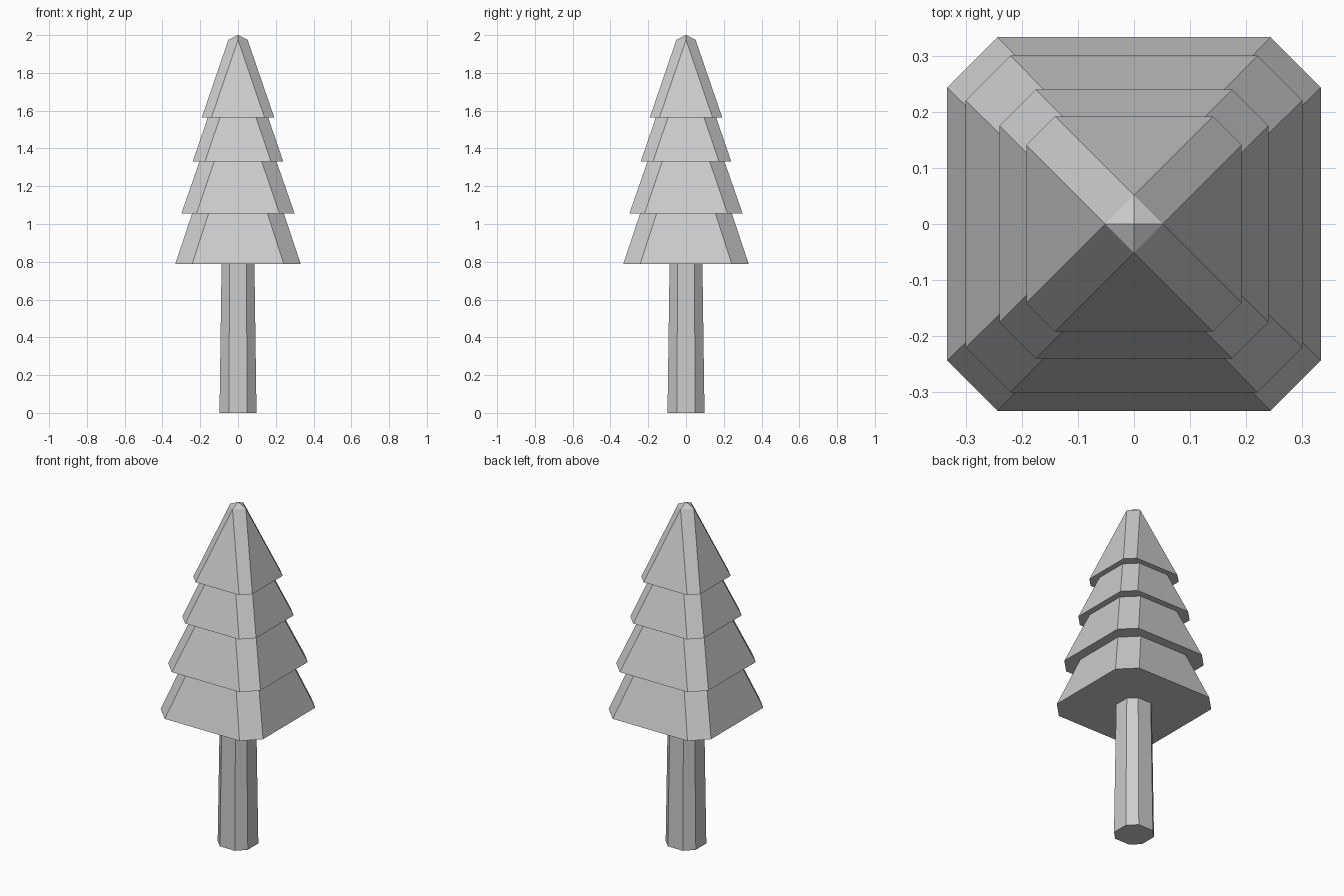
import bpy
import bmesh

cube = bpy.data.objects.get("Cube")
if cube:
    bpy.data.objects.remove(cube, do_unlink=True)

grey = bpy.data.materials.new("light_grey")
grey.use_nodes = True
colour = (0.6, 0.6, 0.6, 1)
grey.diffuse_color = colour
grey.node_tree.nodes["Principled BSDF"].inputs["Base Color"].default_value = colour


def ring(bm, half, flat, z):
    """Square of half-width `half` with corners cut back to `flat`."""
    points = []
    a, b = (half, -flat), (half, flat)
    for _ in range(4):
        points += [a, b]
        a, b = (-a[1], a[0]), (-b[1], b[0])
    return [bm.verts.new((x, y, z)) for x, y in points]


def loft(name, sections):
    """Closed flat-shaded solid through a list of (half, flat, z) sections."""
    bm = bmesh.new()
    rings = [ring(bm, *s) for s in sections]
    for low, high in zip(rings, rings[1:]):
        for i in range(8):
            j = (i + 1) % 8
            bm.faces.new((low[i], low[j], high[j], high[i]))
    bm.faces.new(rings[0][::-1])
    bm.faces.new(rings[-1])
    # Collapse pointed ends
    bmesh.ops.remove_doubles(bm, verts=bm.verts, dist=0.0005)
    bmesh.ops.recalc_face_normals(bm, faces=bm.faces)
    mesh = bpy.data.meshes.new(name)
    bm.to_mesh(mesh)
    bm.free()
    mesh.materials.append(grey)
    obj = bpy.data.objects.new(name, mesh)
    bpy.context.collection.objects.link(obj)
    return obj


# Tapered eight-sided trunk
loft("trunk", [(0.098, 0.049, 0), (0.087, 0.044, 0.787)])

# Overlapping branch tiers, bottom to top
loft("branches_bottom", [(0.333, 0.243, 0.787), (0.243, 0.156, 1.055)])
loft("branches_lower", [(0.300, 0.220, 1.055), (0.204, 0.126, 1.33)])
loft("branches_upper", [(0.240, 0.175, 1.33), (0.160, 0.096, 1.563)])

# Top tier with a small pointed cap
loft("branches_top", [(0.192, 0.141, 1.563), (0.051, 0, 1.975), (0, 0, 2)])
